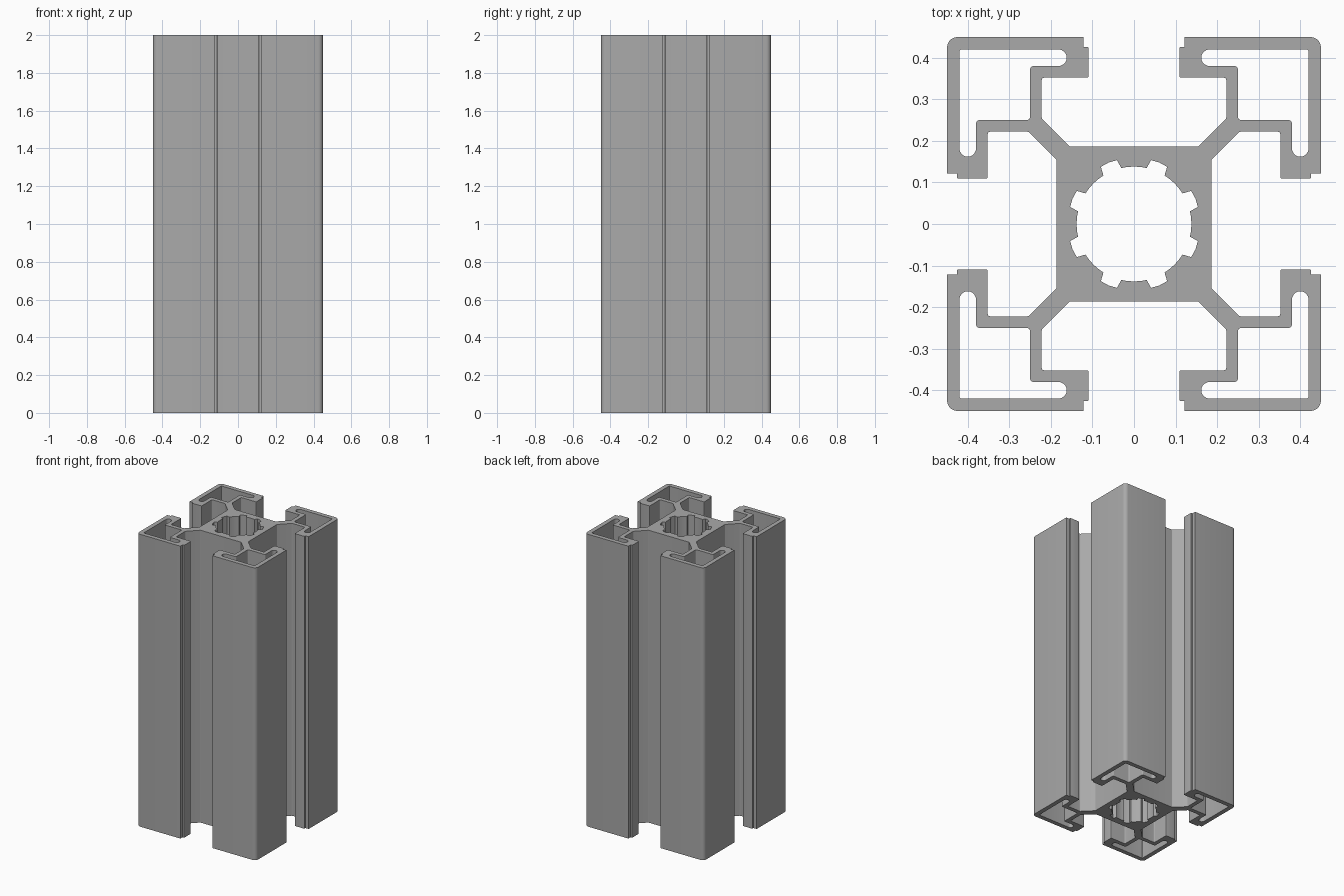
import bpy, bmesh, math
from mathutils import Vector

HEIGHT = 2.0

if "Cube" in bpy.data.objects:
    bpy.data.objects.remove(bpy.data.objects["Cube"], do_unlink=True)


def fillet(corners, steps=5):
    """Round each (x, y, radius) corner of a closed outline."""
    out = []
    for i, (x, y, r) in enumerate(corners):
        p = Vector((x, y))
        a = (Vector(corners[i - 1][:2]) - p).normalized()
        b = (Vector(corners[(i + 1) % len(corners)][:2]) - p).normalized()
        if r == 0:
            out.append(p)
            continue
        half = a.angle(b) / 2
        start, end = p + a * r / math.tan(half), p + b * r / math.tan(half)
        centre = p + (a + b).normalized() * r / math.sin(half)
        u, v = start - centre, end - centre
        sweep = u.angle(v)
        for k in range(steps + 1):
            t = k / steps
            out.append(centre + (u * math.sin((1 - t) * sweep)
                                 + v * math.sin(t * sweep)) / math.sin(sweep))
    return out


def swap(points):
    """Mirror across the corner diagonal, keeping the walking direction."""
    return [(y, x, r) for x, y, r in reversed(points)]


def quarter_turns(points):
    for _ in range(4):
        yield points
        points = [(y, -x, r) for x, y, r in points]


# Outer outline: core, diagonal web, slot wall, stepped lip, rounded corner
half_outline = [(0.154, 0.186, 0.006), (0.222, 0.254, 0.008), (0.222, 0.352, 0.006),
                (0.109, 0.352, 0.005), (0.109, 0.426, 0.004), (0.121, 0.426, 0),
                (0.121, 0.45, 0)]
quadrant = half_outline + [(0.45, 0.45, 0.026)] + swap(half_outline)
outline = [p for q in quarter_turns(quadrant) for p in q]

# Hollow corner chamber with a rounded pocket at the end of each arm
half_chamber = [(0.25, 0.38, 0.008), (0.162, 0.38, 0.0199), (0.162, 0.42, 0.0199)]
chamber = ([(0.25, 0.25, 0.008)] + half_chamber
           + [(0.42, 0.42, 0.005)] + swap(half_chamber))

# Central bore with eight grooves
bore = []
for k in range(8):
    mid = 22.5 + 45 * k
    ring = [(-9.7, 0.138), (-7.6, 0.159), (0, 0.160), (7.6, 0.159), (9.7, 0.138)]
    ring += [(9.7 + 25.6 * j / 6, 0.138) for j in range(1, 6)]
    for offset, radius in ring:
        t = math.radians(mid + offset)
        bore.append(Vector((radius * math.cos(t), radius * math.sin(t))))

loops = [fillet(outline), bore] + [fillet(c) for c in quarter_turns(chamber)]

# Fill the cross-section and extrude it to full length
bm = bmesh.new()
edges = []
for loop in loops:
    verts = [bm.verts.new((p.x, p.y, 0)) for p in loop]
    edges += [bm.edges.new((verts[i - 1], verts[i])) for i in range(len(verts))]
bmesh.ops.triangle_fill(bm, edges=edges, use_beauty=True, use_dissolve=False,
                        normal=(0, 0, 1))
grown = bmesh.ops.extrude_face_region(bm, geom=bm.faces[:], use_keep_orig=True)
bmesh.ops.translate(bm, vec=(0, 0, HEIGHT),
                    verts=[g for g in grown["geom"] if isinstance(g, bmesh.types.BMVert)])
bmesh.ops.recalc_face_normals(bm, faces=bm.faces[:])
mesh = bpy.data.meshes.new("slotted_rail")
bm.to_mesh(mesh)
bm.free()

rail = bpy.data.objects.new("slotted_rail", mesh)
bpy.context.collection.objects.link(rail)

# Plain aluminium grey
grey = bpy.data.materials.new("aluminium_grey")
grey.use_nodes = True
grey.diffuse_color = (0.4, 0.4, 0.4, 1)
grey.node_tree.nodes["Principled BSDF"].inputs["Base Color"].default_value = (0.4, 0.4, 0.4, 1)
mesh.materials.append(grey)

bpy.ops.object.select_all(action="DESELECT")
rail.select_set(True)
bpy.context.view_layer.objects.active = rail
bpy.ops.object.shade_smooth_by_angle(angle=math.radians(30))
